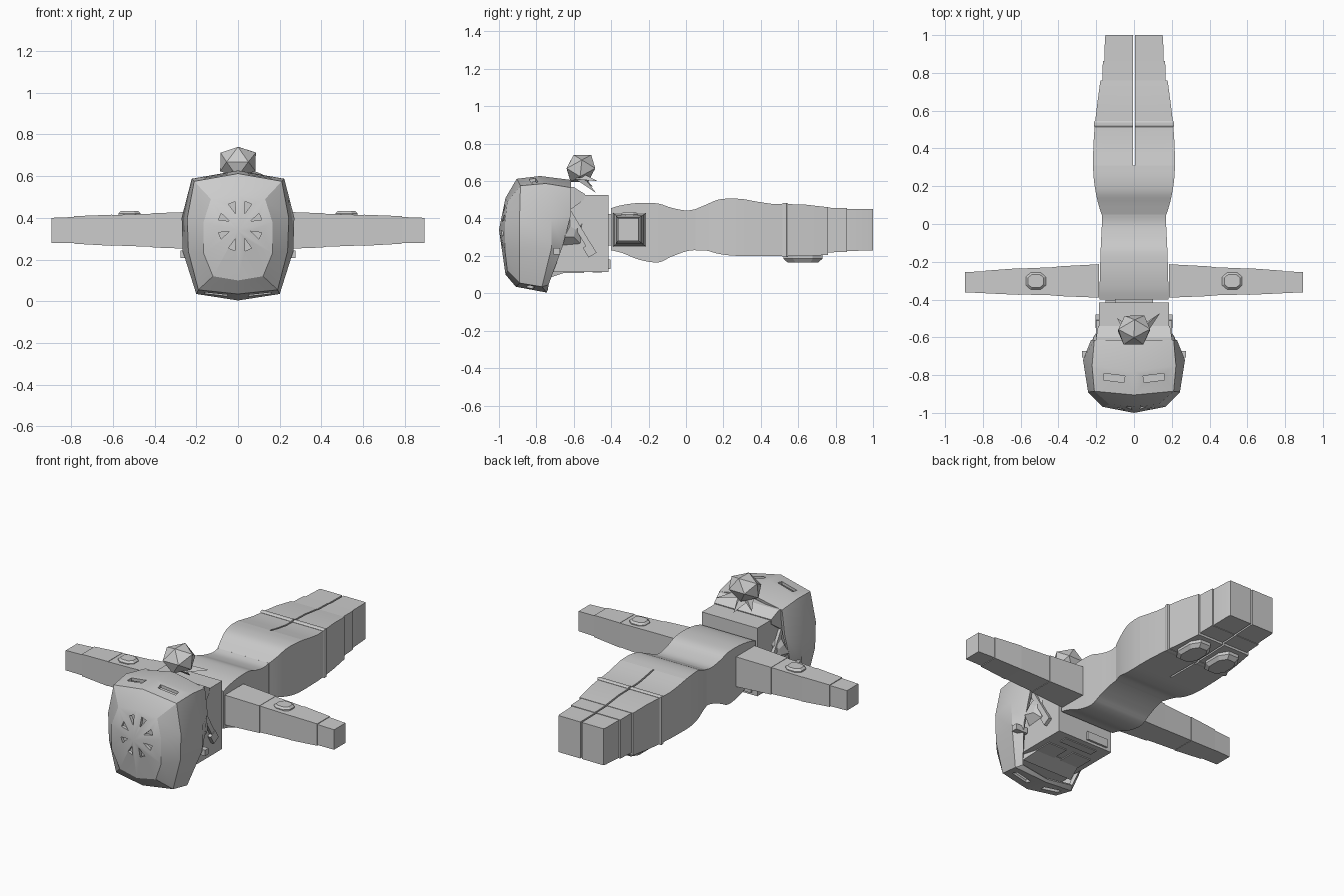
import bpy, bmesh, math
from mathutils import Vector, Matrix

if "Cube" in bpy.data.objects:
    bpy.data.objects.remove(bpy.data.objects["Cube"])


def finish(name, bm, angle=30):
    bmesh.ops.recalc_face_normals(bm, faces=bm.faces)
    me = bpy.data.meshes.new(name)
    bm.to_mesh(me)
    bm.free()
    ob = bpy.data.objects.new(name, me)
    bpy.context.collection.objects.link(ob)
    if angle:
        bpy.ops.object.select_all(action='DESELECT')
        ob.select_set(True)
        bpy.context.view_layer.objects.active = ob
        bpy.ops.object.shade_smooth_by_angle(angle=math.radians(angle))
    return ob


def loft(name, rings, caps=(True, True), tip=None, angle=30):
    bm = bmesh.new()
    vs = [[bm.verts.new(p) for p in r] for r in rings]
    n = len(vs[0])
    for a, b in zip(vs, vs[1:]):
        for i in range(n):
            bm.faces.new((a[i], a[(i + 1) % n], b[(i + 1) % n], b[i]))
    if tip:
        t = bm.verts.new(tip)
        for i in range(n):
            bm.faces.new((t, vs[0][i], vs[0][(i + 1) % n]))
    elif caps[0]:
        bm.faces.new(vs[0])
    if caps[1]:
        bm.faces.new(vs[-1])
    return finish(name, bm, angle)


def box(name, c, size, rot=None):
    bm = bmesh.new()
    bmesh.ops.create_cube(bm, size=1)
    m = Matrix.Translation(c) @ (rot or Matrix()) @ Matrix.Diagonal((*size, 1))
    bmesh.ops.transform(bm, matrix=m, verts=bm.verts)
    return finish(name, bm, 0)


def along_y(y, x0, x1, z0, z1):
    return [(x0, y, z0), (x1, y, z0), (x1, y, z1), (x0, y, z1)]


def along_x(x, y0, y1, z0, z1):
    return [(x, y0, z0), (x, y1, z0), (x, y1, z1), (x, y0, z1)]


def smooth(st, k=4):
    # Catmull-Rom through the stations
    out = []
    for i in range(len(st) - 1):
        p = [Vector(st[min(max(i + d, 0), len(st) - 1)]) for d in (-1, 0, 1, 2)]
        for j in range(k):
            t = j / k
            out.append(0.5 * (2 * p[1] + (p[2] - p[0]) * t + (2 * p[0] - 5 * p[1] + 4 * p[2] - p[3]) * t * t
                              + (3 * p[1] - p[0] - 3 * p[2] + p[3]) * t ** 3))
    return out + [Vector(st[-1])]


def pad(name, c, rx, ry, z0, z1):
    # bevelled octagonal pad; z0 is the base, z1 the narrower face
    def oct_ring(k, z):
        pts = [(1, .5), (.5, 1), (-.5, 1), (-1, .5), (-1, -.5), (-.5, -1), (.5, -1), (1, -.5)]
        return [(c[0] + rx * k * x, c[1] + ry * k * y, z) for x, y in pts]
    zm = z0 + (z1 - z0) * .5
    loft(name, [oct_ring(1, z0), oct_ring(1, zm), oct_ring(.78, z1)], angle=0)


# Torso: y, half width, bottom, top
torso = [Vector(v) for v in ((-.4, .182, .23, .455), (-.34, .182, .215, .472), (-.25, .18, .18, .483),
         (-.15, .177, .165, .48), (-.08, .174, .195, .458), (0, .17, .224, .443), (.06, .169, .232, .452))]
loft('torso', [along_y(y, -w, w, a, b) for y, w, a, b in map(tuple, map(lambda v: v[:], smooth(torso)))])

# Pelvis and thighs
hips = [Vector(v) for v in ((.05, .172, .23, .45), (.11, .19, .228, .475), (.17, .203, .212, .5),
        (.24, .213, .202, .507), (.31, .217, .2, .503))]
loft('hips', [along_y(y, -w, w, a, b) for y, w, a, b in [tuple(v) for v in smooth(hips)]])
thigh = [(.31, .217, .2, .503), (.38, .216, .2, .49), (.45, .213, .199, .479), (.52, .208, .199, .476)]
shin = [(.54, .206, .199, .477), (.64, .194, .2, .474), (.76, .178, .205, .46)]

for s, side in ((1, 'right'), (-1, 'left')):
    # Legs with knee band, boot cuff and foot
    g = .005 * s
    for nm, st in (('thigh', thigh), ('shin', shin),
                   ('knee_band', [(.513, .209, .196, .478), (.522, .213, .193, .484), (.538, .213, .193, .484), (.546, .207, .196, .479)]),
                   ('boot_cuff', [(.75, .168, .218, .458), (.862, .165, .222, .455)]),
                   ('foot', [(.86, .157, .225, .452), (.985, .154, .23, .45), (1, .15, .23, .45)])):
        loft(side + '_' + nm, [along_y(y, g, s * w, a, b) for y, w, a, b in st])
    pad(side + '_knee_pad', (s * .1, .625), .068, .105, .205, .165)

    # Arms in segments with elbow pad
    for nm, a, b in (('upper_arm', (.185, -.39, -.213, .25, .43), (.41, -.381, -.225, .258, .422)),
                     ('elbow', (.41, -.378, -.228, .261, .42), (.605, -.373, -.236, .268, .413)),
                     ('forearm', (.605, -.375, -.234, .266, .415), (.785, -.367, -.247, .276, .408)),
                     ('hand', (.785, -.365, -.25, .28, .404), (.895, -.363, -.255, .28, .4))):
        loft(side + '_' + nm, [along_x(s * r[0], *r[1:]) for r in (a, b)])
    pad(side + '_elbow_pad', (s * .52, -.302), .053, .045, .41, .433)

    # Ear, chin strap and buckle on the head side
    loft(side + '_ear', [[(s * .18, -.67, .25), (s * .18, -.56, .26), (s * .18, -.55, .38), (s * .18, -.62, .42)],
                         [(s * .235, -.65, .3), (s * .215, -.6, .3), (s * .21, -.59, .34), (s * .22, -.62, .36)]], angle=0)
    box(side + '_strap', (s * .192, -.568, .335), (.02, .03, .29), Matrix.Rotation(math.radians(31), 4, 'X'))
    box(side + '_strap_end', (s * .19, -.515, .23), (.03, .05, .06), Matrix.Rotation(math.radians(31), 4, 'X'))
    box(side + '_buckle', (s * .235, -.69, .225), (.08, .035, .035))
    # Goggle lens on the downward face
    box(side + '_lens', (s * .085, -.6, .117), (.125, .11, .016))

# Head
box('head', (0, -.65, .32), (.37, .47, .41))
box('neck', (0, -.405, .34), (.2, .04, .17))
box('mouth', (0, -.475, .117), (.22, .05, .014))
box('chin_tab', (-.08, -.41, .155), (.14, .014, .05))
loft('brow', [[(-.17, -.74, .08), (.17, -.74, .08), (.17, -.74, .2), (-.17, -.74, .2)],
              [(-.14, -.64, .113), (.14, -.64, .113), (.14, -.64, .2), (-.14, -.64, .2)]], angle=0)

# Back hair under the helmet rim
loft('back_hair', [[(-.2, -.68, .4), (.2, -.68, .4), (.2, -.68, .57), (-.2, -.68, .57)],
                   [(-.2, -.6, .46), (.2, -.6, .46), (.2, -.6, .568), (-.2, -.6, .568)],
                   [(-.19, -.545, .5), (.19, -.545, .5), (.19, -.54, .53), (-.19, -.54, .53)]], angle=0)

# Helmet shell: half rings from crown to rim
half = [[(0, -.965, .51), (.13, -.955, .49), (.165, -.968, .38), (.165, -.968, .23), (.12, -.955, .12), (0, -.965, .1)],
        [(0, -.905, .612), (.21, -.885, .575), (.243, -.89, .4), (.238, -.89, .24), (.19, -.89, .055), (0, -.91, .035)],
        [(0, -.78, .627), (.222, -.75, .587), (.27, -.72, .4), (.265, -.72, .24), (.2, -.77, .035), (0, -.745, .004)],
        [(0, -.615, .606), (.21, -.615, .565), (.228, -.615, .42), (.232, -.66, .25), (.175, -.735, .045), (0, -.738, .02)]]
rings = [h + [(-x, y, z) for x, y, z in h[-2:0:-1]] for h in half]
helmet = loft('helmet', rings, caps=(False, False), tip=(0, -1, .34), angle=0)
mod = helmet.modifiers.new('thickness', 'SOLIDIFY')
mod.thickness, mod.offset = .02, -1

# Helmet vents: a ring of wedges in the crown, slots at back and brow
cb = bmesh.new()
for k in range(8):
    a = math.pi / 8 + k * math.pi / 4
    d, t = Vector((math.cos(a), 0, math.sin(a) * 1.15)), Vector((-math.sin(a), 0, math.cos(a)))
    c = Vector((.01, 0, .36))
    tri = [c + d * .055, c + d * .105 + t * .017, c + d * .105 - t * .017]
    f, b = ([cb.verts.new(p + Vector((0, y, 0))) for p in tri] for y in (-1.05, -.93))
    cb.faces.new(f)
    cb.faces.new(b[::-1])
    for i in range(3):
        cb.faces.new((f[i], b[i], b[(i + 1) % 3], f[(i + 1) % 3]))
for s in (-1, 1):
    for y, z in ((-.815, .61), (-.83, .02)):
        m = Matrix.Translation((s * .105, y, z)) @ Matrix.Rotation(s * .12, 4, 'Z') @ Matrix.Diagonal((.11, .035, .09, 1))
        bmesh.ops.create_cube(cb, size=1, matrix=m)
cutter = finish('vent_cutter', cb, 0)
cutter.hide_render = True
mod = helmet.modifiers.new('vents', 'BOOLEAN')
mod.object, mod.operation, mod.solver = cutter, 'DIFFERENCE', 'EXACT'
bpy.ops.object.select_all(action='DESELECT')
helmet.select_set(True)
bpy.context.view_layer.objects.active = helmet
for m in ('thickness', 'vents'):
    bpy.ops.object.modifier_apply(modifier=m)
bpy.data.objects.remove(cutter)
bpy.ops.object.shade_smooth_by_angle(angle=math.radians(25))

# Hair knot with loose spikes
bm = bmesh.new()
bmesh.ops.create_icosphere(bm, subdivisions=1, radius=1, matrix=Matrix.Translation((0, -.562, .668))
                           @ Matrix.Rotation(.5, 4, 'X') @ Matrix.Rotation(.3, 4, 'Z') @ Matrix.Diagonal((.1, .092, .082, 1)))
finish('hair_knot', bm, 0)
for i, tip in enumerate(((.135, -.475, .6), (.02, -.485, .54), (-.09, -.5, .57))):
    loft('hair_spike_%d' % i, [[tuple(Vector(tip) * .999 + Vector((dx * .05, dz * .05, dz * .05)))
                               for dx, dz in ((0, 0), (.02, 0), (0, .02))],
                              [(-.04, -.59, .61), (.06, -.59, .61), (.02, -.57, .65)]], angle=0)
